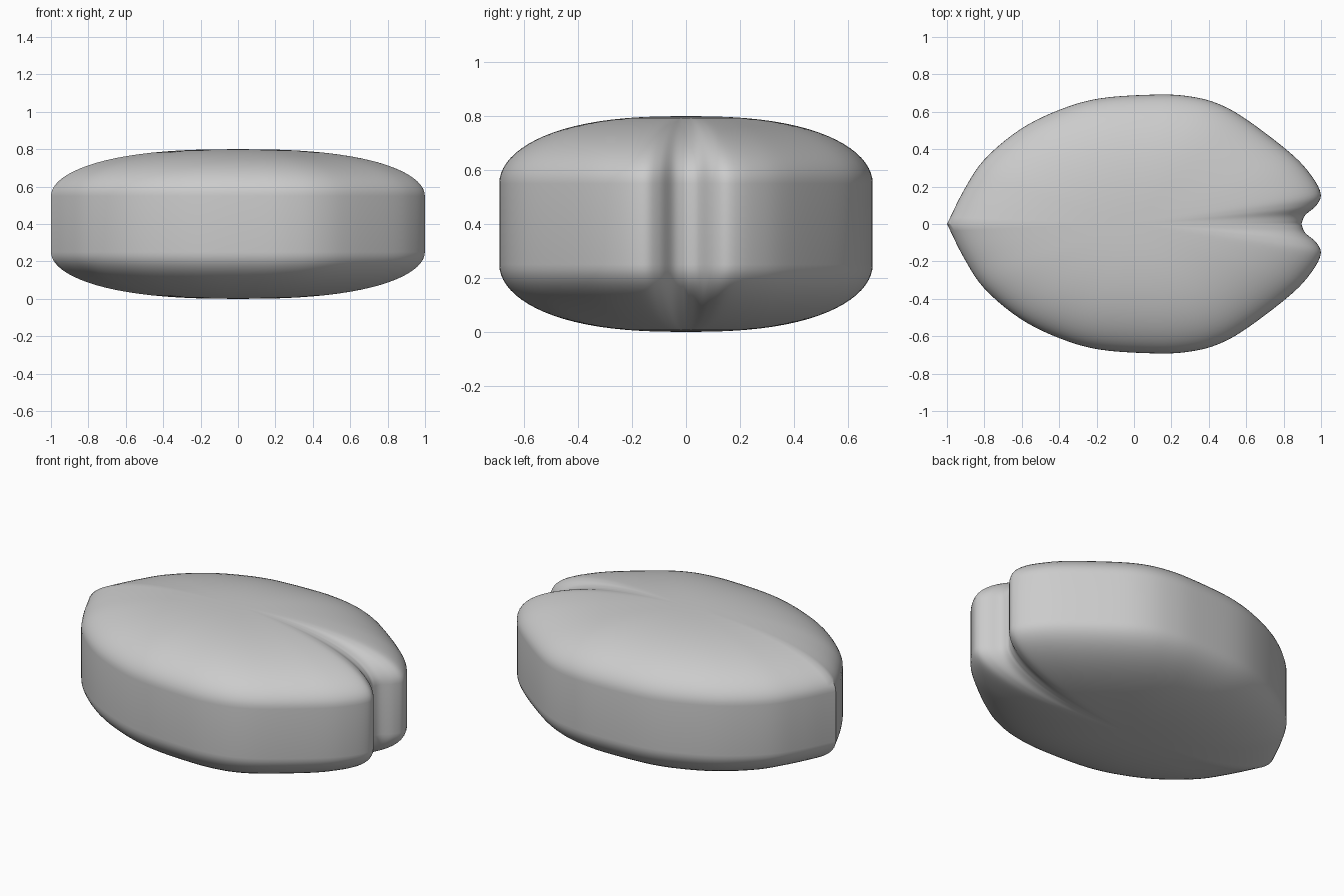
import bpy, bmesh, math
from mathutils import Vector

cube = bpy.data.objects.get("Cube")
if cube:
    bpy.data.objects.remove(cube)

WALL_LOW, WALL_HIGH, HEIGHT = 0.25, 0.55, 0.8
RINGS, STEPS = 20, 5

# Half outline from the pointed end to the notch
half = [Vector(p) for p in (
    (-1, 0), (-0.91, 0.18), (-0.8, 0.345), (-0.61, 0.505), (-0.4, 0.61),
    (-0.18, 0.672), (0.12, 0.692), (0.3, 0.682), (0.45, 0.643), (0.6, 0.56),
    (0.83, 0.385), (0.94, 0.27), (0.998, 0.165), (0.975, 0.1),
    (0.915, 0.047), (0.895, 0))]


def smooth_path(points):
    """Catmull-Rom path through the points, ends included."""
    ext = [2 * points[0] - points[1], *points, 2 * points[-1] - points[-2]]
    path = []
    for a, b, c, d in zip(ext, ext[1:], ext[2:], ext[3:]):
        for i in range(STEPS):
            t = i / STEPS
            path.append(0.5 * (2 * b + (c - a) * t
                               + (2 * a - 5 * b + 4 * c - d) * t ** 2
                               + (3 * b - a - 3 * c + d) * t ** 3))
    return path + [points[-1]]


side = smooth_path(half)
outline = side + [Vector((p.x, -p.y)) for p in side[-2:0:-1]]
outline.reverse()

# Dome profile: (scale, height above the wall) from wall to near the centre
dome = []
for i in range(RINGS):
    a = i / RINGS * math.pi / 2
    dome.append((math.cos(a) ** 0.8, (HEIGHT - WALL_HIGH) * math.sin(a)))

profile = [(s, WALL_LOW - h) for s, h in reversed(dome)]
profile += [(s, WALL_HIGH + h) for s, h in dome]

# Loft the scaled outlines and close both domes at the centre
bm = bmesh.new()
rings = [[bm.verts.new((p.x * s, p.y * s, z)) for p in outline] for s, z in profile]
bottom = bm.verts.new((0, 0, 0))
top = bm.verts.new((0, 0, HEIGHT))
n = len(outline)
for i in range(n):
    j = (i + 1) % n
    for lo, hi in zip(rings, rings[1:]):
        bm.faces.new((lo[i], lo[j], hi[j], hi[i]))
    bm.faces.new((bottom, rings[0][j], rings[0][i]))
    bm.faces.new((top, rings[-1][i], rings[-1][j]))
bmesh.ops.recalc_face_normals(bm, faces=bm.faces[:])

mesh = bpy.data.meshes.new("petal_body")
bm.to_mesh(mesh)
bm.free()
body = bpy.data.objects.new("petal_body", mesh)
bpy.context.collection.objects.link(body)

# Plain grey surface
grey = bpy.data.materials.new("light_grey")
grey.use_nodes = True
color = (0.6, 0.6, 0.6, 1)
grey.diffuse_color = color
grey.node_tree.nodes["Principled BSDF"].inputs["Base Color"].default_value = color
mesh.materials.append(grey)

# Smooth domes, sharp point and notch
bpy.ops.object.select_all(action='DESELECT')
body.select_set(True)
bpy.context.view_layer.objects.active = body
bpy.ops.object.shade_smooth_by_angle(angle=math.radians(40))
